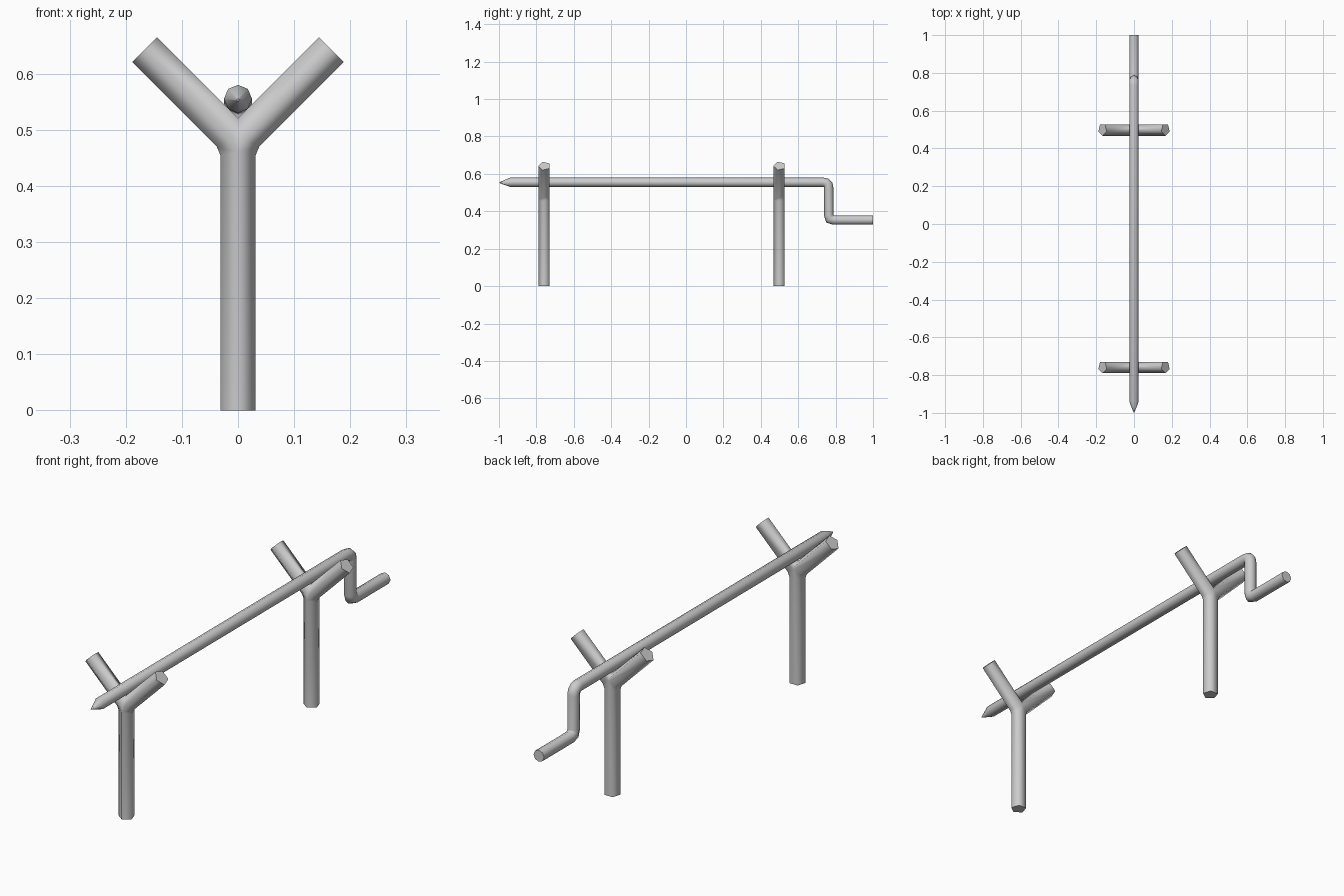
import bpy, bmesh, math
from mathutils import Vector

cube = bpy.data.objects.get("Cube")
if cube:
    bpy.data.objects.remove(cube, do_unlink=True)

GREY = (0.6, 0.6, 0.6, 1)
metal = bpy.data.materials.new("plain_grey")
metal.use_nodes = True
metal.diffuse_color = GREY
metal.node_tree.nodes["Principled BSDF"].inputs["Base Color"].default_value = GREY


def fillet(corner, before, after, leg, steps):
    """Rounded replacement for a path corner."""
    c = Vector(corner)
    a = c + (Vector(before) - c).normalized() * leg
    b = c + (Vector(after) - c).normalized() * leg
    ts = [i / steps for i in range(steps + 1)]
    return [a * (1 - t) ** 2 + c * 2 * t * (1 - t) + b * t * t for t in ts]


def sweep(bm, path, radii, sides, normal):
    """Capped tube with mitred rings along a path that lies in one plane."""
    path = [Vector(p) for p in path]
    normal = Vector(normal)
    rings = []
    for i, p in enumerate(path):
        t_in = (p - path[max(i - 1, 0)]).normalized()
        t_out = (path[min(i + 1, len(path) - 1)] - p).normalized()
        tangent = (t_in + t_out).normalized()
        stretch = 1 / tangent.dot(t_out if t_out.length else t_in)
        side = tangent.cross(normal) * stretch
        ring = []
        for k in range(sides):
            a = math.tau * k / sides
            ring.append(bm.verts.new(p + (normal * math.cos(a) + side * math.sin(a)) * radii[i]))
        rings.append(ring)
    for r0, r1 in zip(rings, rings[1:]):
        for k in range(sides):
            j = (k + 1) % sides
            bm.faces.new((r0[k], r0[j], r1[j], r1[k]))
    bm.faces.new(rings[0])
    bm.faces.new(rings[-1])


def finish(name, bm, mirror=False):
    bmesh.ops.recalc_face_normals(bm, faces=bm.faces)
    if mirror:
        # keep the +x half, open along the middle, then mirror it
        bmesh.ops.bisect_plane(bm, geom=bm.verts[:] + bm.edges[:] + bm.faces[:], dist=1e-5,
                               plane_co=(0, 0, 0), plane_no=(1, 0, 0), clear_inner=True)
        half = bmesh.ops.duplicate(bm, geom=bm.verts[:] + bm.edges[:] + bm.faces[:])["geom"]
        for v in half:
            if isinstance(v, bmesh.types.BMVert):
                v.co.x *= -1
        bmesh.ops.reverse_faces(bm, faces=[f for f in half if isinstance(f, bmesh.types.BMFace)])
        bmesh.ops.remove_doubles(bm, verts=bm.verts[:], dist=1e-4)
    mesh = bpy.data.meshes.new(name)
    bm.to_mesh(mesh)
    bm.free()
    mesh.materials.append(metal)
    obj = bpy.data.objects.new(name, mesh)
    bpy.context.collection.objects.link(obj)
    bpy.ops.object.select_all(action="DESELECT")
    obj.select_set(True)
    bpy.context.view_layer.objects.active = obj
    bpy.ops.object.shade_smooth_by_angle(angle=math.radians(75 if mirror else 50))
    return obj


# Forked posts: five-sided trunk splitting into two slanted arms
for name, y in (("front_forked_post", -0.757), ("back_forked_post", 0.5)):
    bm = bmesh.new()
    foot, fork, arm_end = (0, y, 0), (0, y, 0.476), (0.1665, y, 0.6425)
    path = [foot] + fillet(fork, foot, arm_end, 0.016, 1) + [arm_end]
    sweep(bm, path, [0.0328] * len(path), 5, (0, -1, 0))
    finish(name, bm, mirror=True)

# Spit rod: pointed at the front, with a cranked handle at the back
tip, shoulder = (0, -0.998, 0.553), (0, -0.94, 0.555)
top_bend, low_bend, grip_end = (0, 0.763, 0.555), (0, 0.763, 0.353), (0, 1.0, 0.353)
path = ([tip, shoulder] + fillet(top_bend, shoulder, low_bend, 0.03, 3)
        + fillet(low_bend, top_bend, grip_end, 0.026, 2) + [grip_end])
bm = bmesh.new()
sweep(bm, path, [0.002] + [0.025] * (len(path) - 1), 8, (1, 0, 0))
finish("spit_rod_with_crank", bm)
